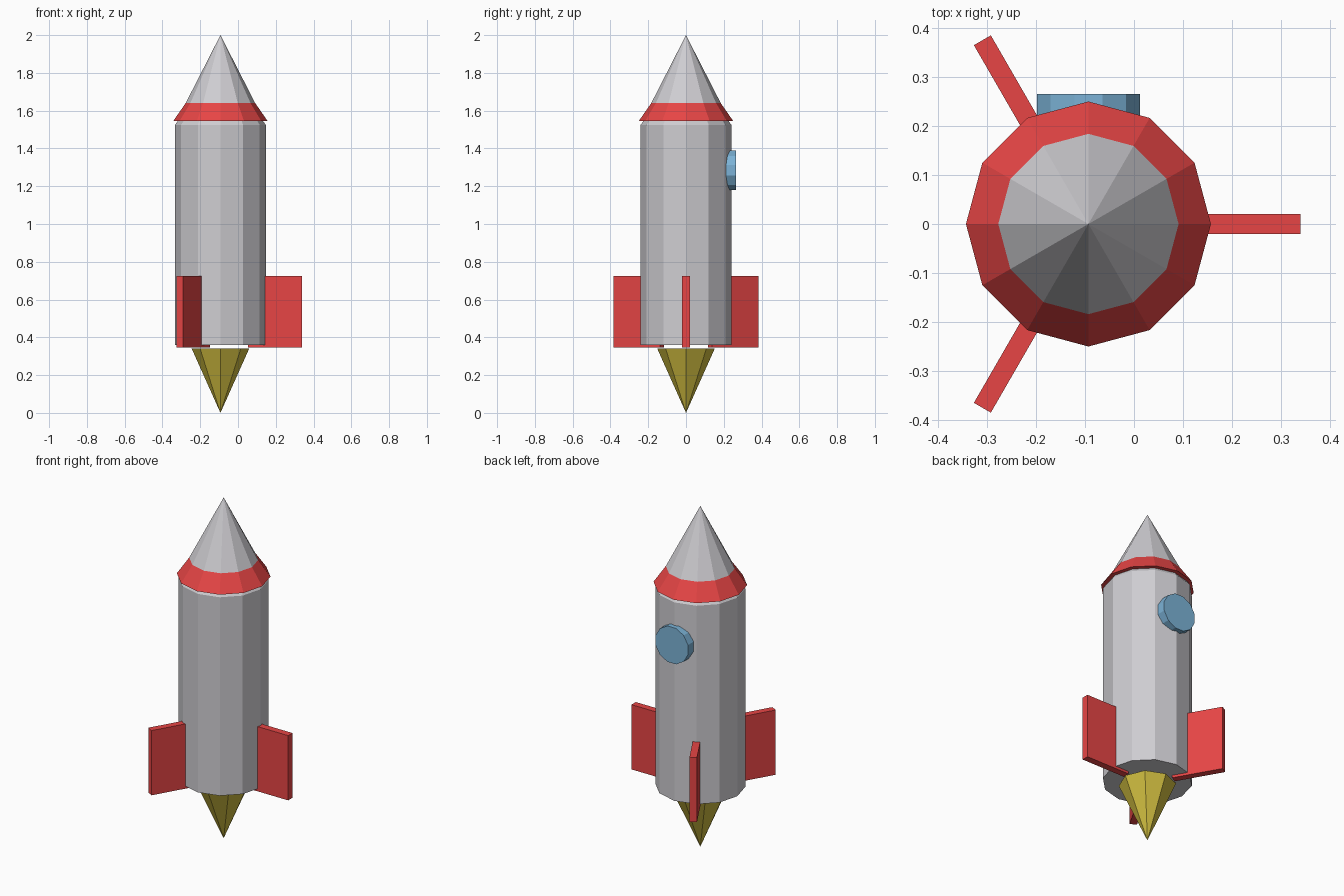
import bpy
import math
from mathutils import Matrix

if "Cube" in bpy.data.objects:
    bpy.data.objects.remove(bpy.data.objects["Cube"])

AXIS_X = -0.093


def material(name, rgb):
    m = bpy.data.materials.new(name)
    m.use_nodes = True
    m.diffuse_color = (*rgb, 1)
    m.node_tree.nodes["Principled BSDF"].inputs["Base Color"].default_value = (*rgb, 1)
    return m


grey = material("hull grey", (0.62, 0.61, 0.64))
red = material("trim red", (0.80, 0.06, 0.06))
yellow = material("flame yellow", (0.62, 0.50, 0.05))
blue = material("window blue", (0.20, 0.45, 0.68))


def lathe(name, profile, sides, mats, turn=0.0):
    """Faceted solid of revolution; radius 0 makes a tip, open ends are capped."""
    verts, rings, faces = [], [], []
    for r, z in profile:
        count = sides if r > 0 else 1
        rings.append(list(range(len(verts), len(verts) + count)))
        for i in range(count):
            a = turn + math.tau * i / sides
            verts.append((r * math.cos(a), r * math.sin(a), z))
    for low, high in zip(rings, rings[1:]):
        for i in range(sides):
            j = (i + 1) % sides
            corners = [low[i % len(low)], low[j % len(low)],
                       high[j % len(high)], high[i % len(high)]]
            faces.append(list(dict.fromkeys(corners)))
    if len(rings[0]) > 1:
        faces.append(rings[0][::-1])
    if len(rings[-1]) > 1:
        faces.append(rings[-1])
    mesh = bpy.data.meshes.new(name)
    mesh.from_pydata(verts, [], faces)
    for m in mats:
        mesh.materials.append(m)
    obj = bpy.data.objects.new(name, mesh)
    obj.location.x = AXIS_X
    bpy.context.collection.objects.link(obj)
    return obj


# Hull with a small chamfer at the top
lathe("hull", [(0.24, 0.36), (0.24, 1.525), (0.222, 1.55)], 12, [grey])

# Nose cone with a flared red collar
nose = lathe("nose_cone", [(0.25, 1.545), (0.184, 1.64), (0, 2)], 12, [grey, red])
for face in nose.data.polygons:
    face.material_index = int(face.center.z < 1.62)

# Exhaust flame, tip down
lathe("flame", [(0, 0), (0.153, 0.342)], 8, [yellow])

# Round window on the back
window = lathe("window", [(0.109, 0.19), (0.109, 0.265)], 12, [blue], math.pi / 12)
window.rotation_euler.x = -math.pi / 2
window.location.z = 1.284

# Three fins around the hull
for name, angle in (("left_fin", 0), ("back_fin", 120), ("front_fin", 240)):
    bpy.ops.mesh.primitive_cube_add(size=1)
    fin = bpy.context.object
    fin.name = name
    fin.data.transform(Matrix.Translation((0.29, 0, 0.535))
                       @ Matrix.Diagonal((0.286, 0.04, 0.38, 1)))
    fin.rotation_euler.z = math.radians(angle)
    fin.location.x = AXIS_X
    fin.data.materials.append(red)
